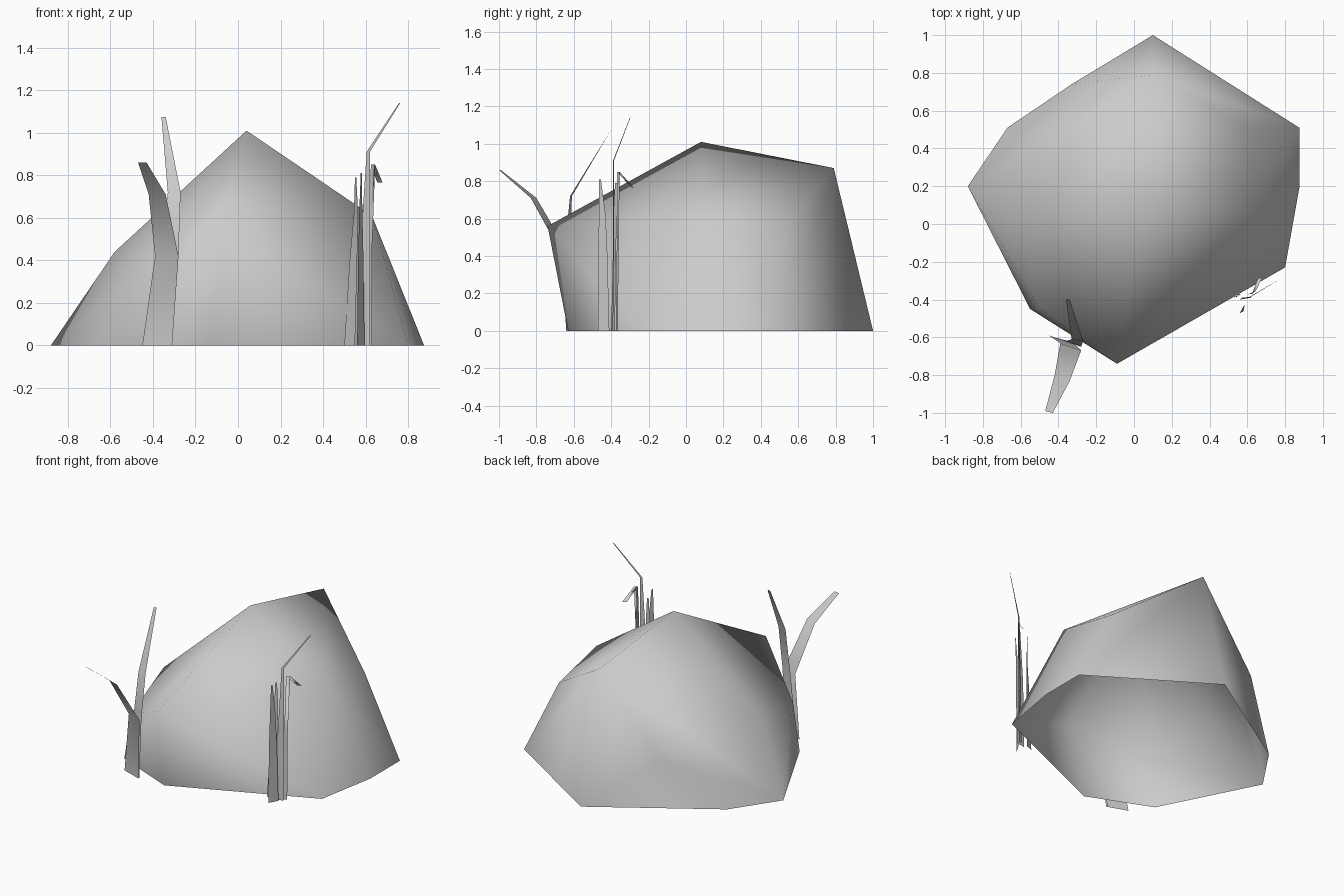
import bpy, bmesh


def add_object(name, bm):
    for f in bm.faces:
        f.smooth = True
    me = bpy.data.meshes.new(name)
    bm.to_mesh(me)
    bm.free()
    ob = bpy.data.objects.new(name, me)
    bpy.context.collection.objects.link(ob)
    return ob


# Boulder: footprint, shoulder points and peak wrapped in a hull, open below
footprint = [(0.1, 1.0), (0.875, 0.51), (0.875, 0.19), (0.8, -0.23),
             (-0.12, -0.63), (-0.55, -0.45), (-0.88, 0.2), (-0.67, 0.51)]
shoulders = [(0.1, 0.79, 0.87), (0.61, 0.51, 0.53), (0.63, 0.07, 0.61),
             (-0.09, -0.74, 0.56), (-0.5, -0.45, 0.32),
             (-0.58, 0.02, 0.44), (-0.33, 0.74, 0.34)]
peak = (0.04, 0.08, 1.01)
bm = bmesh.new()
for p in [(x, y, 0) for x, y in footprint] + shoulders + [peak]:
    bm.verts.new(p)
bmesh.ops.convex_hull(bm, input=bm.verts[:])
base = [f for f in bm.faces if all(v.co.z < 0.001 for v in f.verts)]
bmesh.ops.delete(bm, geom=base, context='FACES')
loose = [v for v in bm.verts if not v.link_faces]
bmesh.ops.delete(bm, geom=loose, context='VERTS')
bmesh.ops.recalc_face_normals(bm, faces=bm.faces[:])
add_object("boulder", bm)


# Grass: each blade is a flat ribbon; a rung is (left x, y, right x, y, height)
def grass_blade(name, rungs):
    bm = bmesh.new()
    rows = [(bm.verts.new((xl, yl, z)), bm.verts.new((xr, yr, z)))
            for xl, yl, xr, yr, z in rungs]
    for (a, b), (c, d) in zip(rows, rows[1:]):
        bm.faces.new((a, b, d, c))
    add_object(name, bm)


# Left tuft
grass_blade("left_blade_forward", [
    (-0.45, -0.59, -0.31, -0.64, 0), (-0.39, -0.63, -0.28, -0.67, 0.42),
    (-0.42, -0.80, -0.34, -0.83, 0.71), (-0.47, -0.99, -0.43, -1.0, 0.86)])
grass_blade("left_blade_back", [
    (-0.42, -0.60, -0.31, -0.63, 0), (-0.36, -0.62, -0.28, -0.65, 0.42),
    (-0.33, -0.61, -0.27, -0.62, 0.72), (-0.36, -0.40, -0.34, -0.40, 1.075)])

# Right tuft
grass_blade("right_blade_tall", [
    (0.56, -0.40, 0.62, -0.39, 0), (0.575, -0.39, 0.62, -0.385, 0.45),
    (0.605, -0.39, 0.62, -0.385, 0.91), (0.757, -0.30, 0.763, -0.297, 1.14)])
grass_blade("right_blade_hooked", [
    (0.60, -0.375, 0.63, -0.365, 0), (0.61, -0.37, 0.63, -0.36, 0.45),
    (0.625, -0.37, 0.645, -0.355, 0.85), (0.655, -0.29, 0.68, -0.28, 0.765)])
grass_blade("right_blade_front", [
    (0.56, -0.47, 0.595, -0.41, 0), (0.565, -0.47, 0.59, -0.42, 0.4),
    (0.57, -0.465, 0.585, -0.43, 0.62), (0.577, -0.465, 0.582, -0.455, 0.81)])
grass_blade("right_blade_slim", [
    (0.50, -0.40, 0.55, -0.38, 0), (0.525, -0.39, 0.56, -0.375, 0.4),
    (0.545, -0.385, 0.565, -0.37, 0.62), (0.55, -0.38, 0.556, -0.37, 0.79)])
